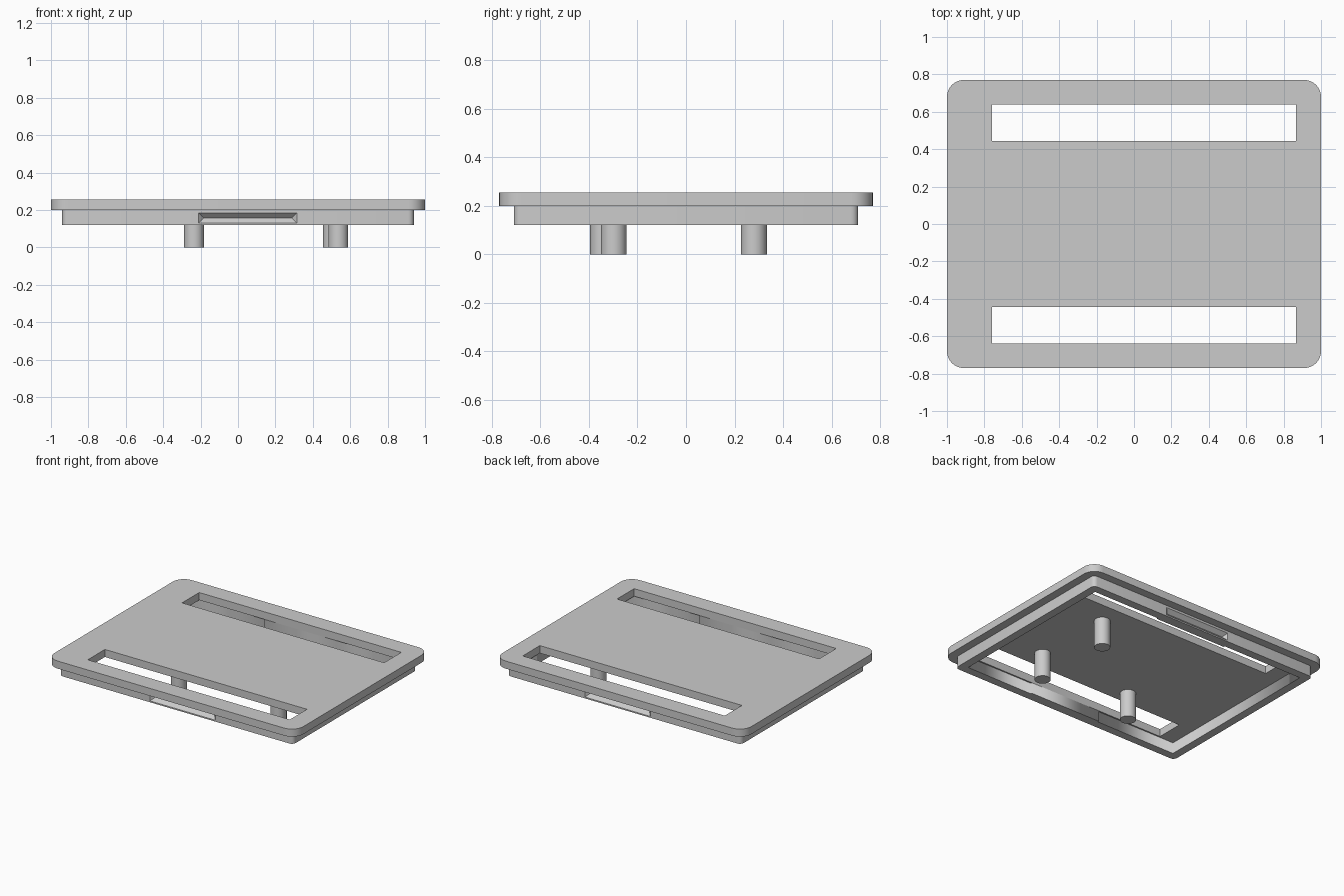
import bpy, bmesh, math
from mathutils import Vector

cube = bpy.data.objects.get("Cube")
if cube:
    bpy.data.objects.remove(cube, do_unlink=True)

grey = bpy.data.materials.new("plain_grey")
grey.use_nodes = True
colour = (0.6, 0.6, 0.6, 1)
grey.diffuse_color = colour
grey.node_tree.nodes["Principled BSDF"].inputs["Base Color"].default_value = colour


def select_only(obj):
    bpy.ops.object.select_all(action='DESELECT')
    obj.select_set(True)
    bpy.context.view_layer.objects.active = obj


def box_loop(x0, x1, y0, y1):
    return [(x0, y0), (x1, y0), (x1, y1), (x0, y1)]


def rounded_loop(hx, hy, r, steps=8):
    pts = []
    for i, (sx, sy) in enumerate([(1, 1), (-1, 1), (-1, -1), (1, -1)]):
        for k in range(steps + 1):
            a = math.radians(90) * (i + k / steps)
            pts.append((sx * (hx - r) + r * math.cos(a), sy * (hy - r) + r * math.sin(a)))
    return pts


def finish(obj, smooth=True):
    obj.data.materials.clear()
    obj.data.materials.append(grey)
    if smooth:
        select_only(obj)
        bpy.ops.object.shade_smooth_by_angle(angle=math.radians(30))


def slab(name, loops, z0, z1):
    """Extrude an outline with holes between two heights."""
    curve = bpy.data.curves.new(name, 'CURVE')
    curve.dimensions = '2D'
    curve.fill_mode = 'BOTH'
    curve.extrude = (z1 - z0) / 2
    for loop in loops:
        s = curve.splines.new('POLY')
        s.points.add(len(loop) - 1)
        for p, (x, y) in zip(s.points, loop):
            p.co = (x, y, 0, 1)
        s.use_cyclic_u = True
    obj = bpy.data.objects.new(name, curve)
    bpy.context.collection.objects.link(obj)
    select_only(obj)
    bpy.ops.object.convert(target='MESH')
    obj = bpy.context.object
    bm = bmesh.new()
    bm.from_mesh(obj.data)
    bmesh.ops.remove_doubles(bm, verts=bm.verts, dist=1e-5)
    bmesh.ops.translate(bm, verts=bm.verts, vec=(0, 0, (z0 + z1) / 2))
    bmesh.ops.recalc_face_normals(bm, faces=bm.faces)
    bm.to_mesh(obj.data)
    bm.free()
    obj.name = name
    return obj


# Cover plate with two long slots
plate = slab("cover_plate", [
    rounded_loop(1, 0.77, 0.09),
    box_loop(-0.76, 0.865, 0.443, 0.64),
    box_loop(-0.76, 0.865, -0.64, -0.443)], 0.2, 0.255)
finish(plate)

# Rim under the plate, thickened inside behind each finger groove
ix, iy, by = 0.88, 0.65, 0.64
b0, b1 = -0.235, 0.34
inner = [(-ix, -iy), (b0, -iy), (b0, -by), (b1, -by), (b1, -iy), (ix, -iy),
         (ix, iy), (b1, iy), (b1, by), (b0, by), (b0, iy), (-ix, iy)]
rim = slab("lower_rim", [rounded_loop(0.94, 0.71, 0.03, 4), inner], 0.12, 0.2)

# V-shaped finger grooves with tapered ends, front and back
g0, g1, depth, apex = -0.21, 0.315, 0.027, 0.157
for side in (-1, 1):
    bm = bmesh.new()
    for y_in, x_in, h in ((depth, depth, 0.0005), (-depth, -depth, 2 * depth)):
        for x in (g0 + x_in, g1 - x_in):
            for z in (apex - h, apex + h):
                bm.verts.new((x, side * (0.71 - y_in), z))
    bmesh.ops.convex_hull(bm, input=bm.verts)
    bmesh.ops.recalc_face_normals(bm, faces=bm.faces)
    mesh = bpy.data.meshes.new("groove_cutter")
    bm.to_mesh(mesh)
    bm.free()
    cutter = bpy.data.objects.new("groove_cutter", mesh)
    cutter.hide_render = True
    bpy.context.collection.objects.link(cutter)
    select_only(rim)
    mod = rim.modifiers.new("groove", 'BOOLEAN')
    mod.operation = 'DIFFERENCE'
    mod.solver = 'EXACT'
    mod.object = cutter
    bpy.ops.object.modifier_apply(modifier=mod.name)
    bpy.data.objects.remove(cutter, do_unlink=True)
finish(rim, smooth=False)

# Three round posts below the plate
posts = {"front_right_post": (-0.235, -0.342),
         "front_left_post": (0.536, -0.298),
         "back_left_post": (0.508, 0.28)}
for name, (x, y) in posts.items():
    bpy.ops.mesh.primitive_cylinder_add(vertices=40, radius=0.053, depth=0.2, location=(x, y, 0.1))
    post = bpy.context.object
    post.name = name
    finish(post)
